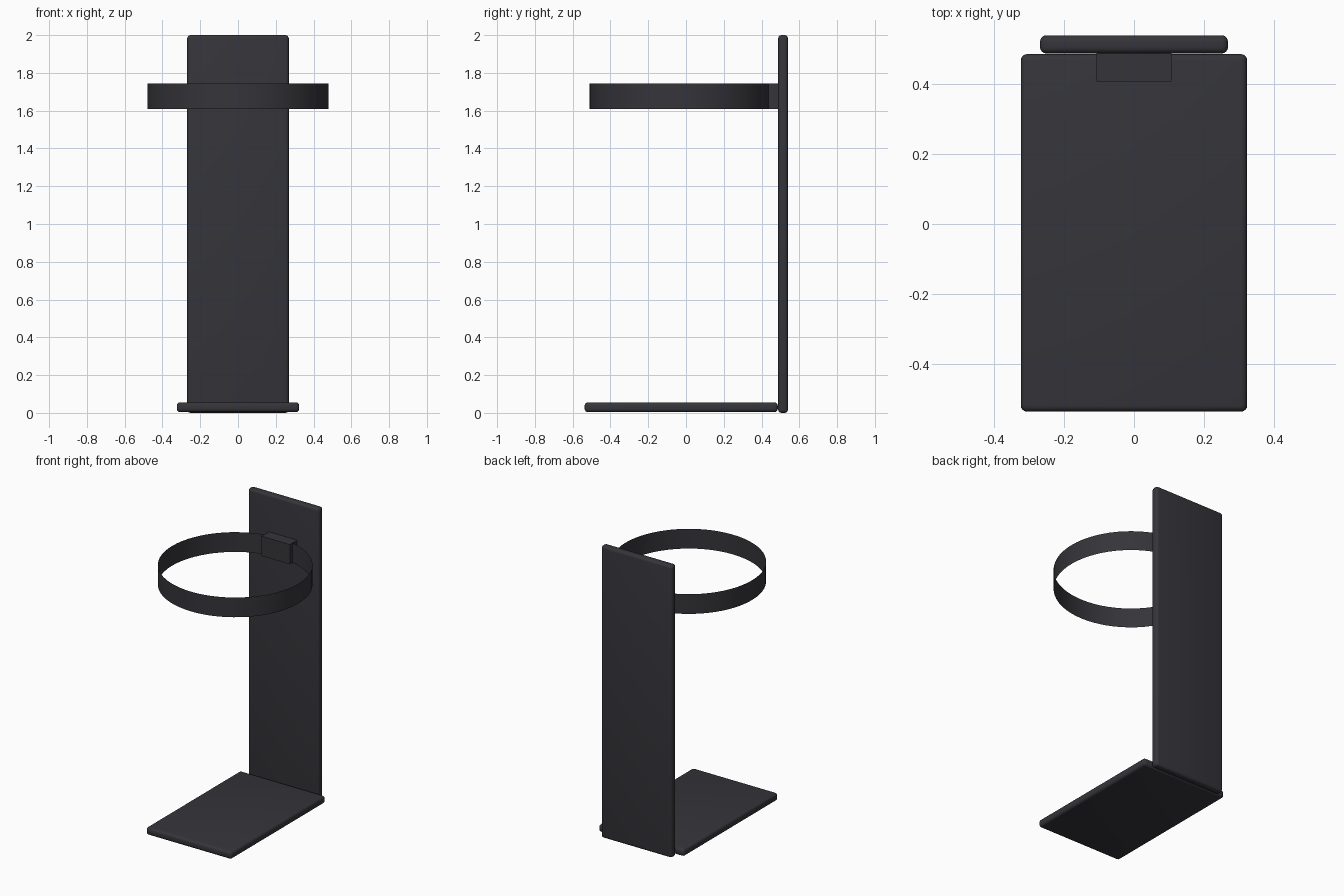
import bpy
import math

cube = bpy.data.objects.get("Cube")
if cube:
    bpy.data.objects.remove(cube, do_unlink=True)

# Single dark charcoal finish
charcoal = bpy.data.materials.new("charcoal")
charcoal.use_nodes = True
colour = (0.036, 0.035, 0.042, 1)
charcoal.diffuse_color = colour
charcoal.node_tree.nodes["Principled BSDF"].inputs["Base Color"].default_value = colour


def box(name, low, high, bevel=0):
    """Box between two corners, with optional rounded edges."""
    centre = [(a + b) / 2 for a, b in zip(low, high)]
    bpy.ops.mesh.primitive_cube_add(size=1, location=centre)
    ob = bpy.context.object
    ob.name = name
    ob.scale = [b - a for a, b in zip(low, high)]
    bpy.ops.object.transform_apply(location=False, rotation=False, scale=True)
    ob.data.materials.append(charcoal)
    if bevel:
        mod = ob.modifiers.new("rounded_edges", "BEVEL")
        mod.width = bevel
        mod.segments = 4
        bpy.ops.object.modifier_apply(modifier=mod.name)
        bpy.ops.object.shade_smooth_by_angle(angle=math.radians(35))
    return ob


# Base plate and upright back plate
box("base_plate", (-0.324, -0.537, 0.004), (0.324, 0.486, 0.056), 0.018)
box("back_plate", (-0.269, 0.488, 0), (0.269, 0.54, 2), 0.018)

# Block joining the ring to the back plate
ring_low, ring_high = 1.61, 1.745
box("ring_mount", (-0.107, 0.408, ring_low), (0.107, 0.49, ring_high))

# Thin open holding ring
bpy.ops.mesh.primitive_cylinder_add(
    vertices=64, radius=0.48, depth=ring_high - ring_low, end_fill_type="NOTHING",
    location=(0, -0.03, (ring_low + ring_high) / 2))
ring = bpy.context.object
ring.name = "holding_ring"
ring.data.materials.append(charcoal)
bpy.ops.object.shade_smooth_by_angle(angle=math.radians(35))
